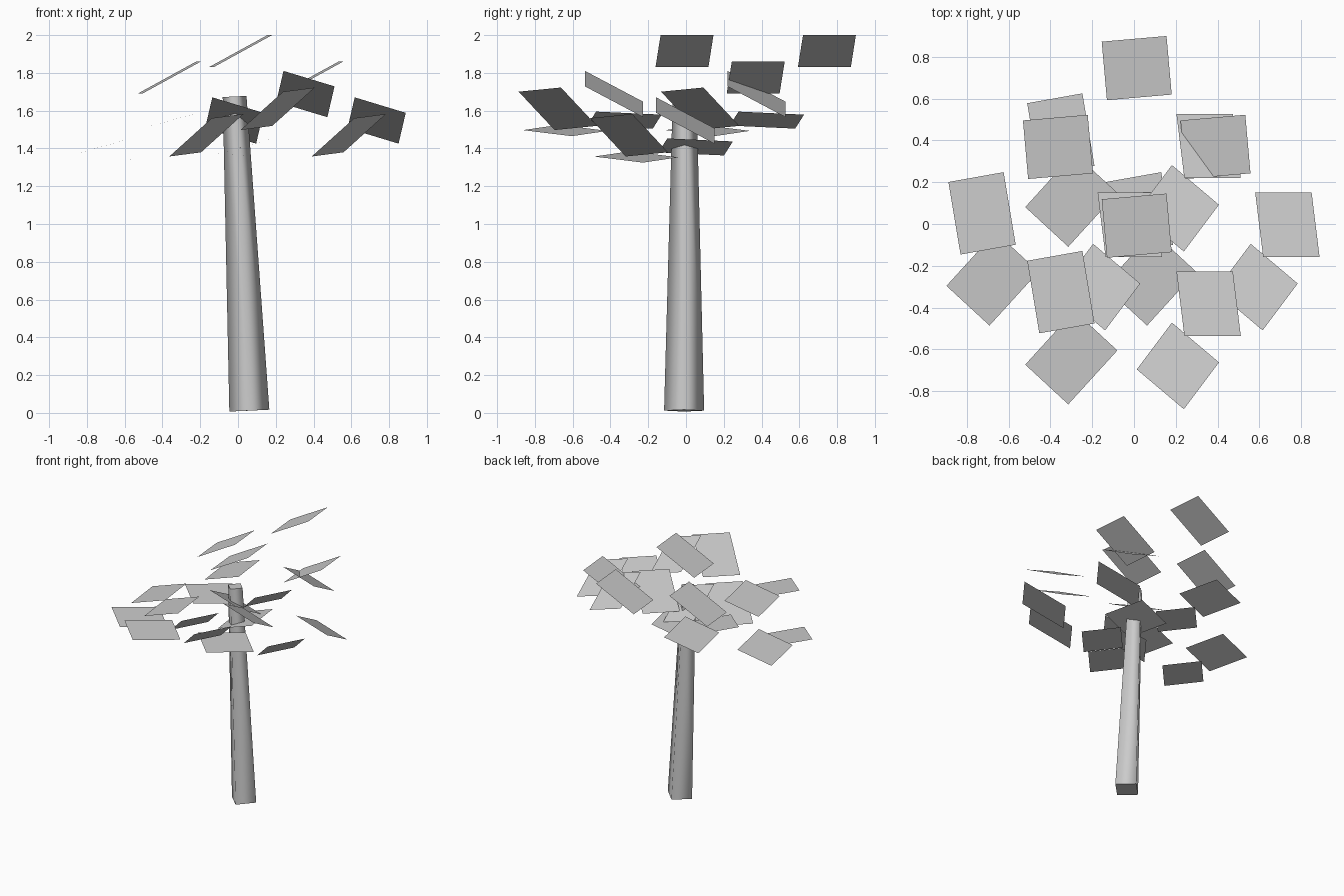
import bpy
import bmesh
from mathutils import Vector

default_cube = bpy.data.objects.get("Cube")
if default_cube:
    bpy.data.objects.remove(default_cube, do_unlink=True)

# One plain grey for everything
grey = bpy.data.materials.new("light_grey")
grey.use_nodes = True
colour = (0.6, 0.6, 0.6, 1)
grey.diffuse_color = colour
grey.node_tree.nodes["Principled BSDF"].inputs["Base Color"].default_value = colour


def add_object(name, bm):
    mesh = bpy.data.meshes.new(name)
    bm.to_mesh(mesh)
    bm.free()
    mesh.materials.append(grey)
    obj = bpy.data.objects.new(name, mesh)
    bpy.context.collection.objects.link(obj)
    return obj


# Trunk: leaning four-sided taper with corners on the axes, smooth sides and flat caps
base, top = Vector((0.06, -0.01, 0.012)), Vector((-0.018, -0.007, 1.675))
axis = top - base
bm = bmesh.new()
bmesh.ops.create_cone(bm, cap_ends=True, segments=4, radius1=0.106,
                      radius2=0.063, depth=axis.length)
for face in bm.faces:
    face.smooth = abs(face.normal.z) < 0.5
trunk = add_object("trunk", bm)
trunk.rotation_mode = "QUATERNION"
trunk.rotation_quaternion = Vector((0, 0, 1)).rotation_difference(axis)
trunk.location = (base + top) / 2

# Leaf cards: each cluster repeats one tilted rectangle at the points of a diamond
SPACING = 0.377


def leaf_cluster(name, centre, u, v, direction, lift):
    u, v = Vector(u) / 2, Vector(v) / 2
    out = Vector(direction) * SPACING
    side = Vector((-out.y, out.x, 0))
    raised = out + Vector((0, 0, lift))
    bm = bmesh.new()
    for offset in (Vector(), out * 2, raised + side, raised - side):
        middle = Vector(centre) + offset
        corners = (-u - v, u - v, u + v, v - u)
        bm.faces.new([bm.verts.new(middle + c) for c in corners])
    add_object(name, bm)


leaf_cluster("top_leaves", (0.013, -0.008, 1.915),
             (0.31, 0.027, 0.17), (-0.025, 0.28, 0), (0, 1, 0), -0.14)
leaf_cluster("left_leaves", (-0.02, -0.004, 1.548),
             (0.27, 0, -0.082), (-0.038, 0.308, -0.163), (1, 0, 0), 0.14)
leaf_cluster("right_leaves", (0.027, 0.051, 1.408),
             (0.264, 0.047, 0.074), (-0.058, 0.347, -0.016), (-1, 0, 0), 0.142)
leaf_cluster("low_leaves", (0.077, -0.262, 1.355),
             (0.206, -0.19, -0.028), (0.235, 0.258, -0.032), (-1, 0, 0), 0.14)
leaf_cluster("front_leaves", (0.21, 0.075, 1.61),
             (0.225, -0.19, 0.203), (0.168, 0.224, 0.022), (0, -1, 0), -0.14)
